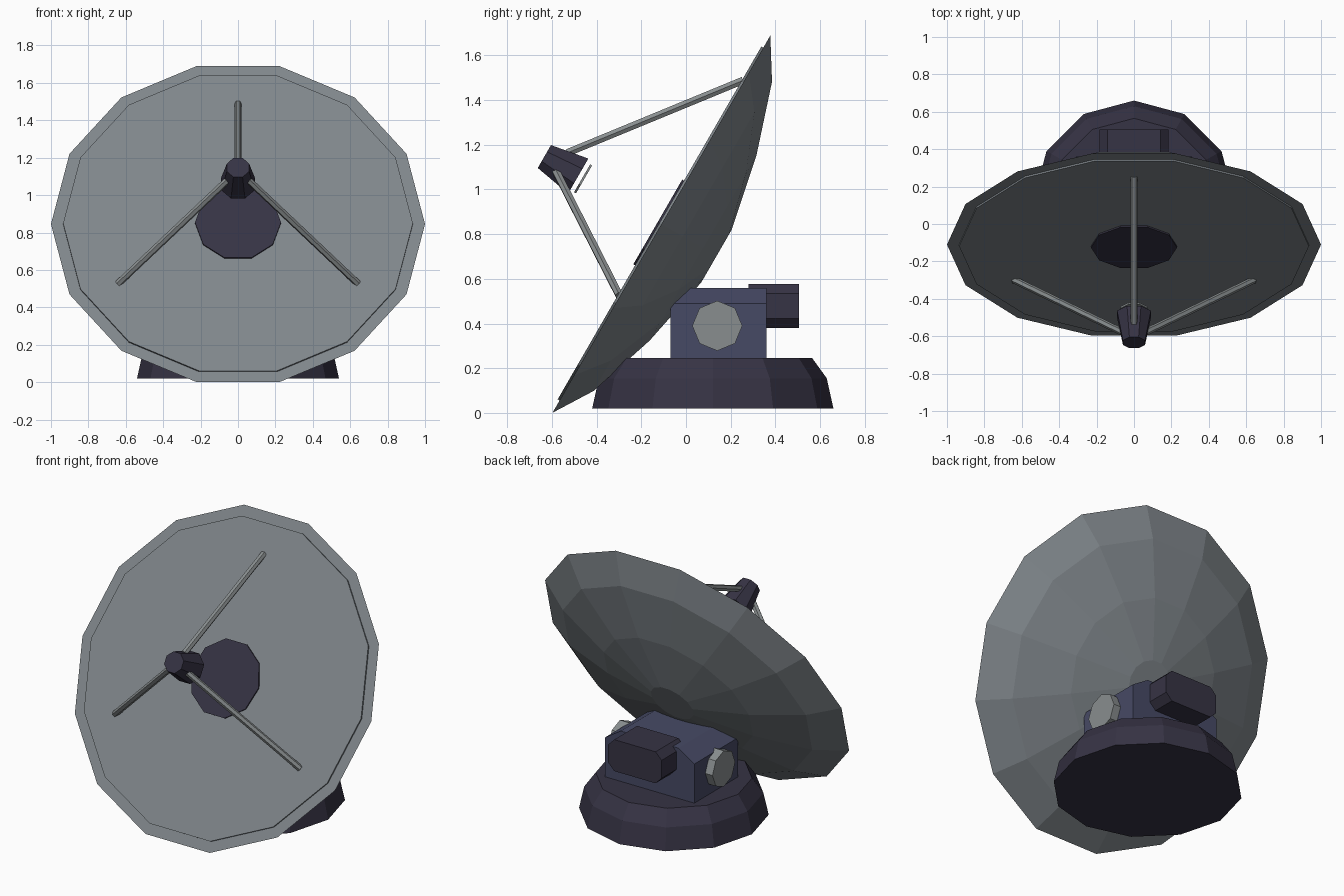
import bpy, bmesh, math
from mathutils import Matrix, Vector

if "Cube" in bpy.data.objects:
    bpy.data.objects.remove(bpy.data.objects["Cube"])


def material(name, rgb):
    m = bpy.data.materials.new(name)
    m.diffuse_color = (*rgb, 1)
    m.use_nodes = True
    m.node_tree.nodes["Principled BSDF"].inputs["Base Color"].default_value = m.diffuse_color
    return m


GREY = material("dish grey", (0.215, 0.24, 0.26))
LIGHT = material("light grey", (0.25, 0.27, 0.275))
DARK = material("dark slate", (0.037, 0.033, 0.058))
BLUE = material("slate blue", (0.062, 0.068, 0.13))


def finish(name, bm, mat, matrix=None):
    bmesh.ops.recalc_face_normals(bm, faces=bm.faces)
    me = bpy.data.meshes.new(name)
    bm.to_mesh(me)
    bm.free()
    me.materials.append(mat)
    ob = bpy.data.objects.new(name, me)
    if matrix is not None:
        ob.matrix_world = matrix
    bpy.context.collection.objects.link(ob)
    return ob


def lathe(name, profile, sides, mat, matrix=None, phase=0.0):
    """Closed faceted solid from (radius, height) rings around local z."""
    bm = bmesh.new()
    rings = []
    for r, z in profile:
        angles = [phase + 2 * math.pi * i / sides for i in range(sides)]
        rings.append([bm.verts.new((r * math.cos(a), r * math.sin(a), z)) for a in angles])
    for lo, hi in zip(rings, rings[1:]):
        for i in range(sides):
            j = (i + 1) % sides
            bm.faces.new((lo[i], lo[j], hi[j], hi[i]))
    bm.faces.new(rings[0])
    bm.faces.new(rings[-1])
    return finish(name, bm, mat, matrix)


def prism(name, outline, y0, y1, mat):
    """Extrude an (x, z) outline along y."""
    bm = bmesh.new()
    face = bm.faces.new([bm.verts.new((x, y0, z)) for x, z in outline])
    ext = bmesh.ops.extrude_face_region(bm, geom=[face])
    moved = [v for v in ext["geom"] if isinstance(v, bmesh.types.BMVert)]
    bmesh.ops.translate(bm, verts=moved, vec=(0, y1 - y0, 0))
    return finish(name, bm, mat)


def rod(name, a, b, radius, mat, sides=6):
    d = b - a
    mtx = Matrix.Translation(a) @ d.to_track_quat('Z', 'Y').to_matrix().to_4x4()
    return lathe(name, [(radius, 0), (radius, d.length)], sides, mat, mtx)


# Stepped pedestal
lathe("base", [(0.54, 0.02), (0.51, 0.155), (0.445, 0.245)], 12, DARK,
      Matrix.Translation((0, 0.12, 0)))

# Mount housing with chamfered top edges
prism("mount_housing", [(-0.31, 0.24), (0.31, 0.24), (0.31, 0.49), (0.2, 0.56),
                        (-0.2, 0.56), (-0.31, 0.49)], -0.07, 0.36, BLUE)

# Rear motor box, all long edges chamfered
w, c, z0, z1 = 0.185, 0.042, 0.38, 0.577
prism("motor_box", [(-w + c, z0), (w - c, z0), (w, z0 + c), (w, z1 - c),
                    (w - c, z1), (-w + c, z1), (-w, z1 - c), (-w, z0 + c)], 0.28, 0.505, DARK)

# Octagonal pivot caps on both sides of the housing
for side, label in ((1, "right"), (-1, "left")):
    rod("pivot_cap_" + label, Vector((side * 0.29, 0.14, 0.39)),
        Vector((side * 0.36, 0.14, 0.39)), 0.112, LIGHT, 8)

# Tilted dish frame: local z points out of the dish
frame = Matrix.Translation((0, -0.11, 0.845)) @ Matrix.Rotation(math.radians(60), 4, 'X')

# Dish shell, raised front panel and dark centre disc
lathe("dish", [(0.14, -0.285), (0.49, -0.215), (0.82, -0.11), (1.0, 0)], 14, GREY, frame)
lathe("dish_panel", [(0.935, -0.005), (0.935, 0.01)], 14, GREY, frame)
lathe("centre_disc", [(0.23, 0.0), (0.23, 0.019)], 10, DARK, frame)

# Feed horn and its thin back plate
lathe("feed_horn", [(0.098, 0.43), (0.064, 0.605)], 8, DARK, frame, math.pi / 8)
lathe("feed_plate", [(0.078, 0.4), (0.078, 0.41)], 8, LIGHT, frame, math.pi / 8)

# Three struts from dish to feed
for i in range(3):
    a = math.radians(90 + 120 * i)
    out = Vector((math.cos(a), math.sin(a), 0))
    rod("strut_%d" % (i + 1), frame @ (out * 0.74 + Vector((0, 0, 0.005))),
        frame @ (out * 0.065 + Vector((0, 0, 0.525))), 0.019, LIGHT)
